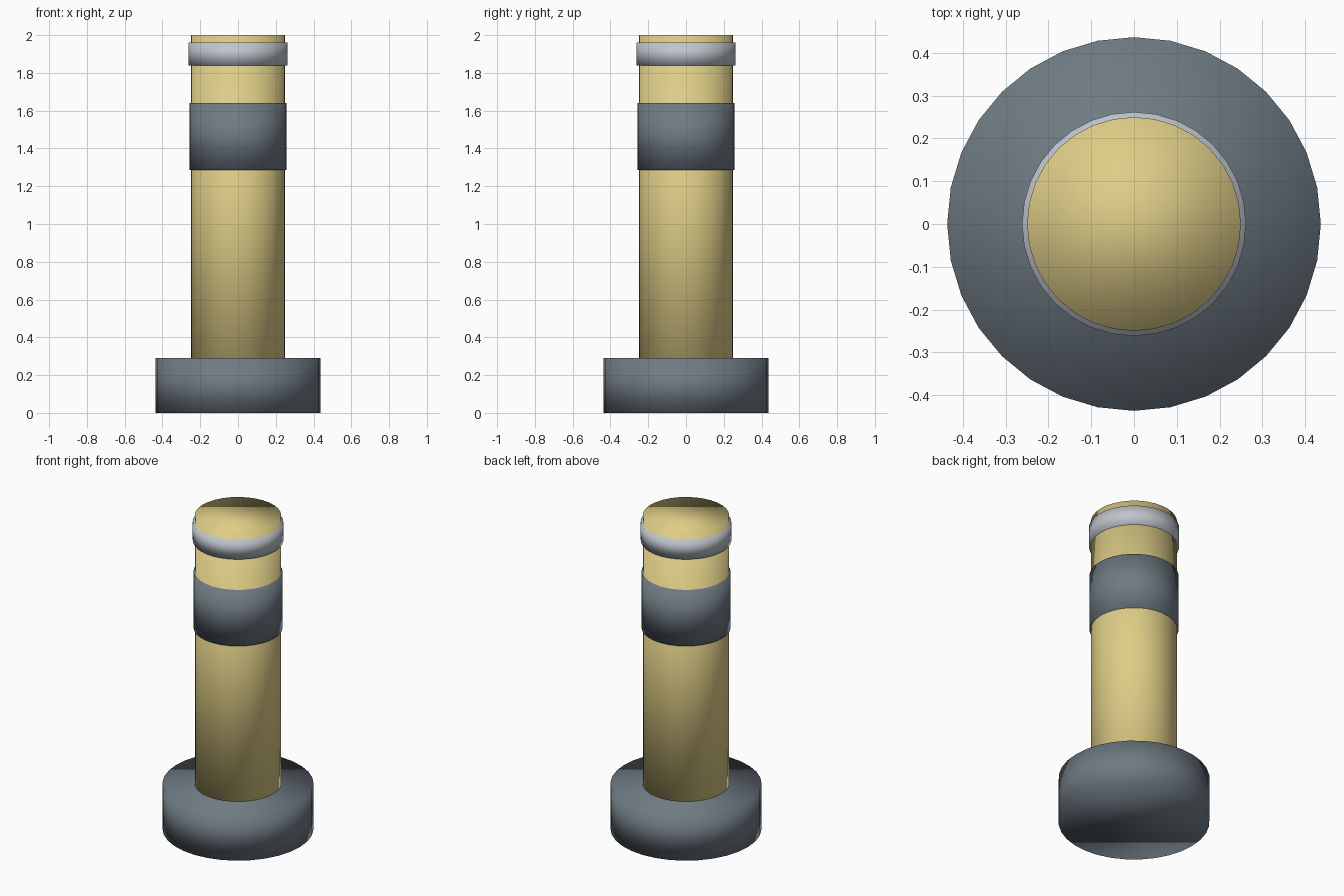
import bpy

cube = bpy.data.objects.get("Cube")
if cube:
    bpy.data.objects.remove(cube, do_unlink=True)


def make_material(name, rgb):
    mat = bpy.data.materials.new(name)
    mat.use_nodes = True
    colour = (*rgb, 1.0)
    mat.diffuse_color = colour
    mat.node_tree.nodes["Principled BSDF"].inputs["Base Color"].default_value = colour
    return mat


def make_drum(name, radius, bottom, top, mat, sides=32):
    """Upright capped cylinder with soft shading that runs over its rims."""
    bpy.ops.mesh.primitive_cylinder_add(
        vertices=sides, radius=radius, depth=top - bottom,
        location=(0, 0, (bottom + top) / 2))
    drum = bpy.context.object
    drum.name = name
    drum.data.name = name
    drum.data.materials.append(mat)
    bpy.ops.object.shade_smooth()
    return drum


slate = make_material("slate grey", (0.155, 0.195, 0.225))
sand = make_material("sand yellow", (0.73, 0.61, 0.24))
silver = make_material("silver grey", (0.52, 0.56, 0.61))

# Heavy foot, with the post seated just above its underside
make_drum("base", 0.437, 0.0, 0.29, slate)
make_drum("post", 0.25, 0.01, 2.0, sand)

# Sleeves around the post
make_drum("wide_band", 0.258, 1.285, 1.64, slate)
make_drum("top_ring", 0.262, 1.84, 1.96, silver)
